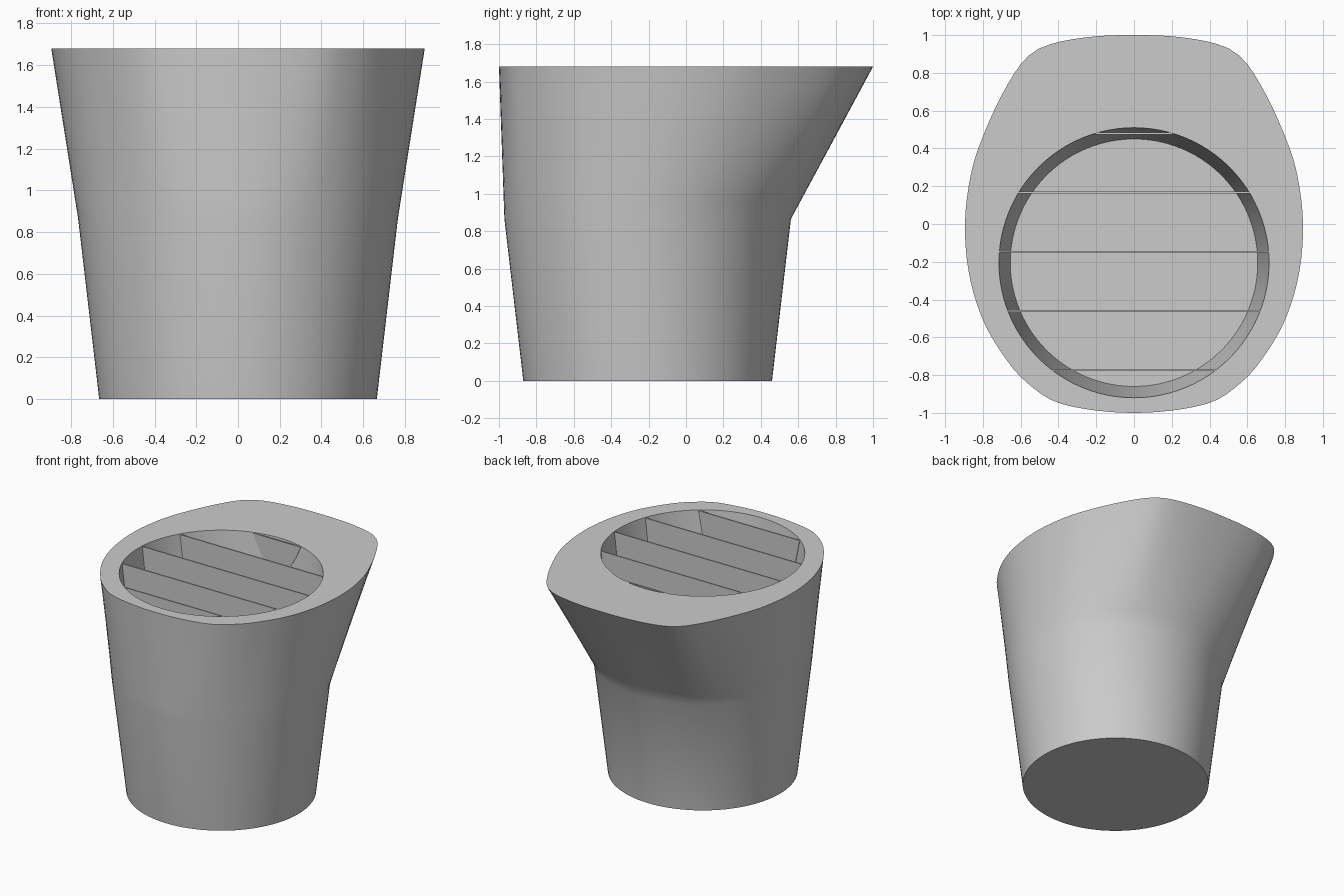
import bpy, bmesh, math
from mathutils import Vector

cube = bpy.data.objects.get("Cube")
if cube:
    bpy.data.objects.remove(cube, do_unlink=True)

N = 96
CY = -0.205            # centre of the round base and the opening
TOP, SEAM, FLOOR = 1.68, 0.865, 1.16
R_TOP, R_FLOOR = 0.715, 0.655

grey = bpy.data.materials.new("plain_grey")
grey.use_nodes = True
colour = (0.6, 0.6, 0.6, 1)
grey.diffuse_color = colour
grey.node_tree.nodes["Principled BSDF"].inputs["Base Color"].default_value = colour


def make_object(name, bm):
    bmesh.ops.recalc_face_normals(bm, faces=bm.faces)
    mesh = bpy.data.meshes.new(name)
    bm.to_mesh(mesh)
    bm.free()
    mesh.materials.append(grey)
    obj = bpy.data.objects.new(name, mesh)
    bpy.context.collection.objects.link(obj)
    return obj


def circle(radius, z):
    return [Vector((radius * math.sin(a), CY + radius * math.cos(a), z))
            for a in (2 * math.pi * i / N for i in range(N))]


def smooth_closed(points, steps=12):
    """Catmull-Rom curve through a closed list of points."""
    out = []
    n = len(points)
    for i in range(n):
        a, b, c, d = (points[(i + k) % n] for k in (-1, 0, 1, 2))
        for s in range(steps):
            t = s / steps
            out.append(0.5 * (2 * b + (c - a) * t + (2 * a - 5 * b + 4 * c - d) * t * t
                              + (3 * b - a - 3 * c + d) * t ** 3))
    return out


def resample(points, count):
    """Evenly spaced points along a closed polyline."""
    closed = points + [points[0]]
    lengths = [(q - p).length for p, q in zip(closed, closed[1:])]
    step = sum(lengths) / count
    out, walked, seg = [], 0.0, 0
    for i in range(count):
        while seg < len(lengths) - 1 and walked + lengths[seg] < i * step:
            walked += lengths[seg]
            seg += 1
        out.append(closed[seg].lerp(closed[seg + 1], (i * step - walked) / lengths[seg]))
    return out


# Rounded, slightly egg-shaped rim outline, mirrored across x
half = [(0, 1), (.22, .992), (.44, .953), (.57, .88), (.68, .72), (.785, .5),
        (.86, .28), (.895, 0), (.87, -.28), (.79, -.53), (.66, -.74),
        (.555, -.85), (.42, -.94), (.22, -.985), (0, -1)]
outline = half + [(-x, y) for x, y in reversed(half[1:-1])]
rim = resample(smooth_closed([Vector((x, y, TOP)) for x, y in outline]), N)

# Body: round tapered base, flared upper part, flat rim, tapered recess
seam = circle(0.766, SEAM)
rings = [circle(0.665, 0)]
rings += [[p.lerp(q, k / 8) for p, q in zip(seam, rim)] for k in range(9)]
rings += [circle(R_TOP, TOP), circle(R_FLOOR, FLOOR)]
bm = bmesh.new()
loops = [[bm.verts.new(p) for p in ring] for ring in rings]
for low, high in zip(loops, loops[1:]):
    for i in range(N):
        j = (i + 1) % N
        bm.faces.new((low[i], low[j], high[j], high[i]))
bm.faces.new(loops[0])
bm.faces.new(loops[-1])
body = make_object("planter_body", bm)
bpy.context.view_layer.objects.active = body
body.select_set(True)
bpy.ops.object.shade_smooth_by_angle(angle=math.radians(35))
body.select_set(False)

# Upright dividers trimmed to the recess wall
slope = (R_TOP - R_FLOOR) / (TOP - FLOOR)
height = TOP - 0.004
for n in range(5):
    y = 0.48 - n * 0.3135
    offset = abs(y - CY)
    start = max(FLOOR, FLOOR + (offset + 0.002 - R_FLOOR) / slope)
    side = []
    for k in range(9):
        z = start + (height - start) * k / 8
        side.append((math.sqrt((R_FLOOR + slope * (z - FLOOR)) ** 2 - offset ** 2), z))
    profile = side + [(-x, z) for x, z in reversed(side)]
    bm = bmesh.new()
    face = bm.faces.new([bm.verts.new((x, y - 0.005, z)) for x, z in profile])
    extruded = bmesh.ops.extrude_face_region(bm, geom=[face])
    verts = [g for g in extruded["geom"] if isinstance(g, bmesh.types.BMVert)]
    bmesh.ops.translate(bm, verts=verts, vec=(0, 0.01, 0))
    make_object(f"divider_{n + 1}", bm)
